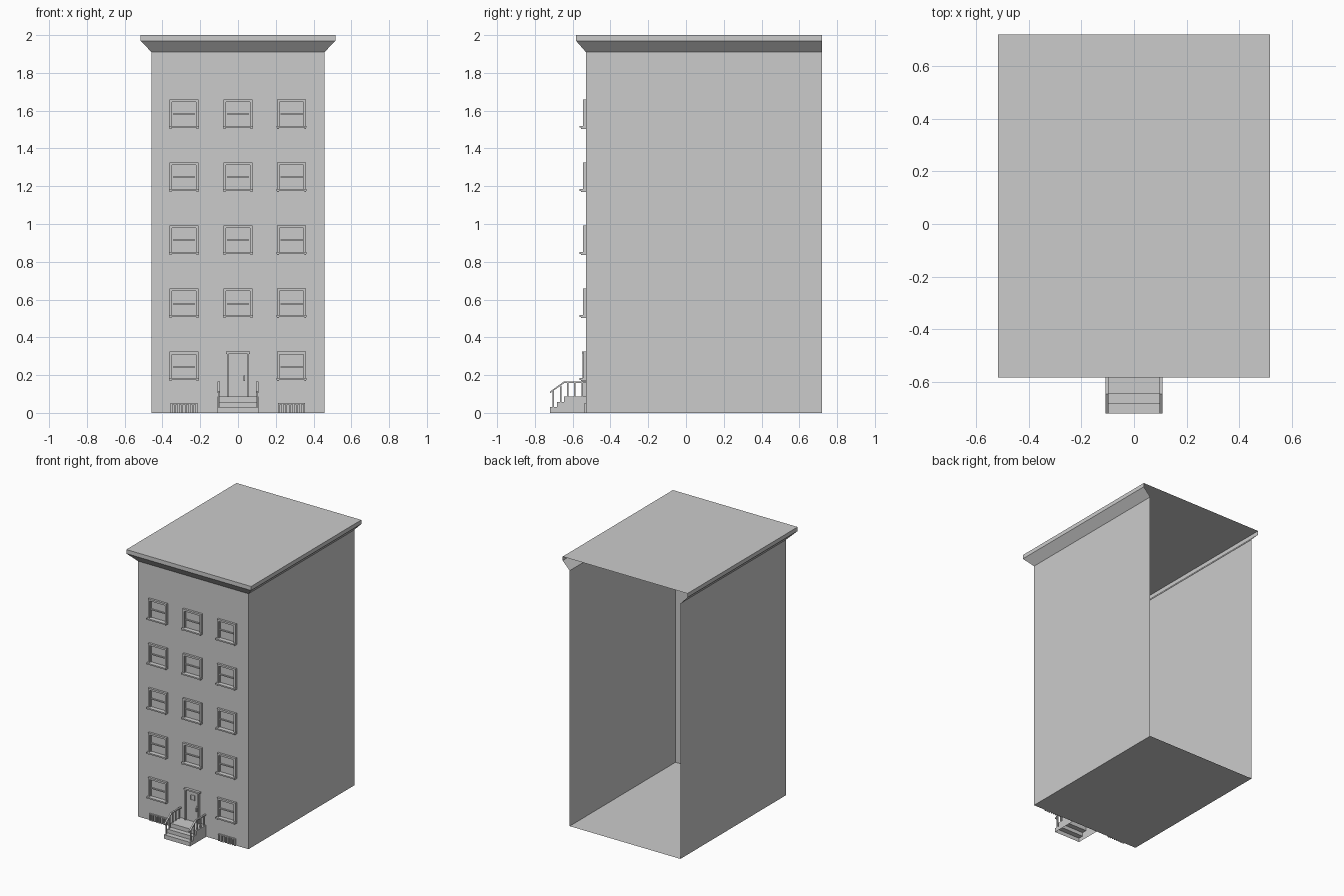
import bpy, bmesh
from mathutils import Vector

if "Cube" in bpy.data.objects:
    bpy.data.objects.remove(bpy.data.objects["Cube"])

W, YF, YB = 0.458, -0.53, 0.72      # half width, front wall, open back


def finish(name, bm):
    me = bpy.data.meshes.new(name)
    bm.to_mesh(me)
    bm.free()
    ob = bpy.data.objects.new(name, me)
    bpy.context.collection.objects.link(ob)
    return ob


def box(bm, x0, x1, y0, y1, z0, z1):
    r = bmesh.ops.create_cube(bm, size=1)
    for v in r['verts']:
        v.co = Vector((x0 + (v.co.x + .5) * (x1 - x0),
                       y0 + (v.co.y + .5) * (y1 - y0),
                       z0 + (v.co.z + .5) * (z1 - z0)))


def boxes(name, *dims):
    bm = bmesh.new()
    for d in dims:
        box(bm, *d)
    return finish(name, bm)


def extrude_yz(bm, pts, x0, x1):
    # closed prism from a y-z outline
    a = [bm.verts.new((x0, y, z)) for y, z in pts]
    b = [bm.verts.new((x1, y, z)) for y, z in pts]
    n = len(pts)
    for i in range(n):
        j = (i + 1) % n
        bm.faces.new((a[i], a[j], b[j], b[i]))
    bm.faces.new(a)
    bm.faces.new(b)
    bmesh.ops.recalc_face_normals(bm, faces=bm.faces[:])


# Building shell: thin walls, flared cornice, roof and floor, open at the back
bm = bmesh.new()
rings = []
for z, o in ((0, 0), (1.91, 0), (1.97, .058), (2.0, .058)):
    f = YF - o * .9
    rings.append([bm.verts.new(p) for p in (
        (-W - o, YB, z), (-W - o, f, z), (W + o, f, z), (W + o, YB, z))])
for lo, hi in zip(rings, rings[1:]):
    for i in range(3):
        bm.faces.new((lo[i], lo[i + 1], hi[i + 1], hi[i]))
bm.faces.new(rings[-1])
bm.faces.new(rings[0][::-1])
finish("building_shell", bm)

# Sash window, origin at bottom centre, shared by all copies
h, t, H = .077, .014, .156
win = boxes(
    "window",
    (-h, -h + t, -.016, 0, .012, H), (h - t, h, -.016, 0, .012, H),
    (-h + t, h - t, -.016, 0, H - t, H),
    (-h + t, h - t, -.008, 0, .073, .081),
    (-h + t, -h + t + .004, -.006, 0, .015, H - t),
    (h - t - .004, h - t, -.006, 0, .015, H - t),
    (-h - .002, h + .002, -.033, 0, .006, .016),
    (-h, -h + .01, -.026, 0, 0, .006), (h - .01, h, -.026, 0, 0, .006))
first = True
for row in range(5):
    for x in (-.286, 0, .284):
        if row == 0 and x == 0:
            continue
        ob = win if first else win.copy()
        if not first:
            bpy.context.collection.objects.link(ob)
        first = False
        ob.location = (x, YF, .168 + row * .334)

# Front door: frame, cap, leaf with small window trim and handle
boxes("door_frame",
      (-.058, -.049, YF - .018, YF, .088, .313),
      (.049, .058, YF - .018, YF, .088, .313),
      (-.064, .064, YF - .02, YF, .313, .324))
boxes("door_leaf", (-.049, .049, YF - .006, YF, .088, .313))
boxes("door_window",
      (-.018, .018, YF - .009, YF - .006, .281, .285),
      (-.018, .018, YF - .009, YF - .006, .245, .249),
      (-.018, -.014, YF - .009, YF - .006, .249, .281),
      (.014, .018, YF - .009, YF - .006, .249, .281))
boxes("door_handle",
      (.030, .037, YF - .014, YF - .006, .17, .198),
      (.031, .036, YF - .012, YF - .006, .208, .213))

# Front steps, hollow underneath
bm = bmesh.new()
extrude_yz(bm, [(YF, 0), (-.72, 0), (-.72, .03), (-.682, .03), (-.682, .058),
                (-.645, .058), (-.645, .087), (YF, .087)], -.108, .108)
bottom = [f for f in bm.faces if f.normal.z < -.9]
bmesh.ops.delete(bm, geom=bottom, context='FACES_ONLY')
finish("front_steps", bm)

# Handrails with balusters on both sides
for side, name in ((-1, "left_railing"), (1, "right_railing")):
    x = side * .102
    bm = bmesh.new()
    extrude_yz(bm, [(-.72, .104), (-.643, .159), (YF, .159), (YF, .167),
                    (-.645, .167), (-.72, .113)], x - .006, x + .006)
    for y, z0, z1 in ((-.702, .03, .119), (-.664, .058, .146),
                      (-.626, .087, .16), (-.588, .087, .16),
                      (-.549, .087, .16)):
        box(bm, x - .004, x + .004, y - .004, y + .004, z0, z1)
    finish(name, bm)

# Barred basement openings
for c, name in ((-.286, "left_basement_grille"), (.284, "right_basement_grille")):
    parts = [(c - .072, c + .072, YF - .008, YF, .045, .052)]
    for i in range(8):
        x = c - .067 + i * .134 / 7
        parts.append((x - .005, x + .005, YF - .01, YF, 0, .046))
    boxes(name, *parts)
